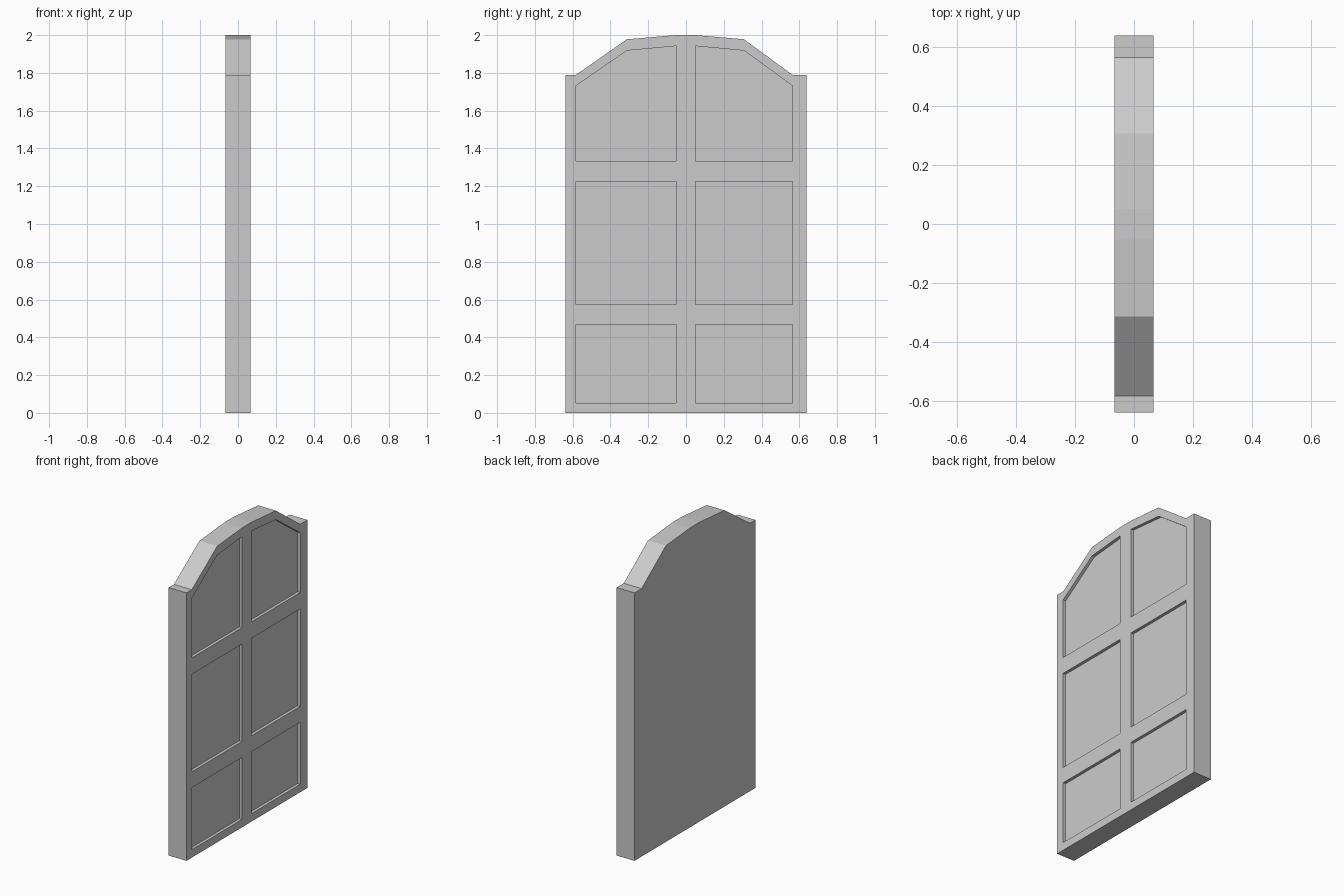
import bpy, bmesh

if "Cube" in bpy.data.objects:
    bpy.data.objects.remove(bpy.data.objects["Cube"])

HALF = 0.066      # half of the door thickness
DEPTH = 0.02      # depth of the sunken panels


def prisms(name, outlines, x0, x1):
    """Extrude (y, z) outlines along x into one object."""
    bm = bmesh.new()
    for pts in outlines:
        face = bm.faces.new([bm.verts.new((x0, y, z)) for y, z in pts])
        ext = bmesh.ops.extrude_face_region(bm, geom=[face])
        verts = [v for v in ext["geom"] if isinstance(v, bmesh.types.BMVert)]
        bmesh.ops.translate(bm, verts=verts, vec=(x1 - x0, 0, 0))
    bmesh.ops.recalc_face_normals(bm, faces=bm.faces)
    mesh = bpy.data.meshes.new(name)
    bm.to_mesh(mesh)
    bm.free()
    obj = bpy.data.objects.new(name, mesh)
    bpy.context.collection.objects.link(obj)
    return obj


# Door slab with a faceted arch between two square shoulders
door = prisms("arched_door", [[
    (-0.638, 0), (0.638, 0), (0.638, 1.79), (0.563, 1.79), (0.307, 1.978),
    (0.05, 2.0), (-0.052, 2.0), (-0.313, 1.978), (-0.582, 1.79), (-0.638, 1.79),
]], -HALF, HALF)

# Sunken panels: two rectangular rows and an arched top row
panels = []
for outer, knee, inner in ((-0.582, -0.313, -0.052), (0.563, 0.307, 0.05)):
    for low, high in ((0.053, 0.467), (0.573, 1.224)):
        panels.append([(outer, low), (inner, low), (inner, high), (outer, high)])
    panels.append([(outer, 1.334), (inner, 1.334), (inner, 1.942),
                   (knee, 1.918), (outer, 1.732)])
cutter = prisms("panel_cutter", panels, HALF - DEPTH, HALF + 0.05)

# Carve the panels into the right face
cut = door.modifiers.new("panels", "BOOLEAN")
cut.operation = "DIFFERENCE"
cut.solver = "EXACT"
cut.object = cutter
bpy.context.view_layer.objects.active = door
door.select_set(True)
bpy.ops.object.modifier_apply(modifier=cut.name)
bpy.data.objects.remove(cutter)
